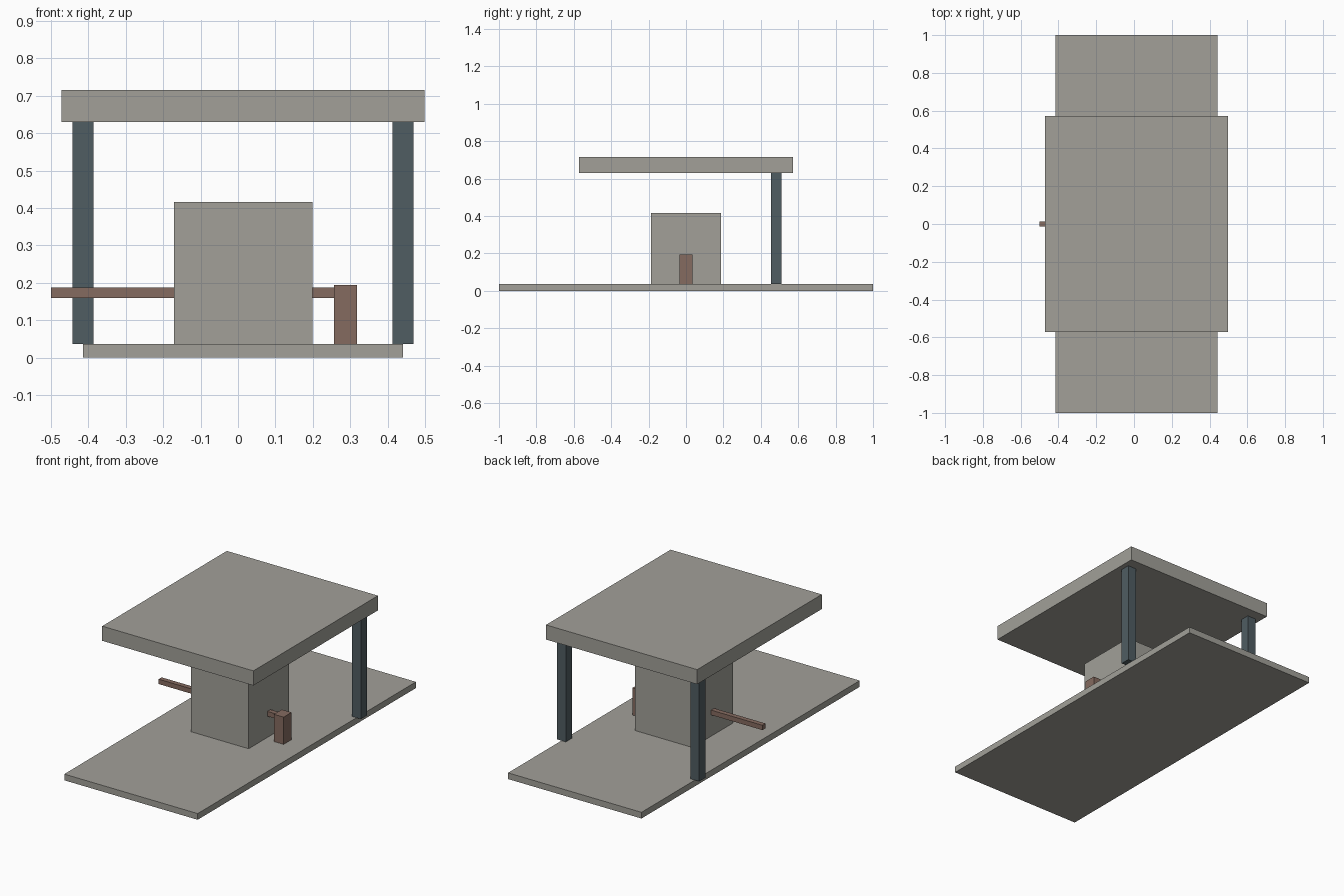
import bpy
import bmesh
from mathutils import Vector

default_cube = bpy.data.objects.get("Cube")
if default_cube:
    bpy.data.objects.remove(default_cube, do_unlink=True)


def make_material(name, rgb):
    mat = bpy.data.materials.new(name)
    mat.use_nodes = True
    colour = (*rgb, 1.0)
    mat.diffuse_color = colour
    bsdf = next(n for n in mat.node_tree.nodes if n.type == "BSDF_PRINCIPLED")
    bsdf.inputs["Base Color"].default_value = colour
    return mat


def make_box(name, low, high, mat):
    """Flat-faced box spanning two opposite corners."""
    low, high = Vector(low), Vector(high)
    bm = bmesh.new()
    bmesh.ops.create_cube(bm, size=1.0)
    bmesh.ops.scale(bm, vec=high - low, verts=bm.verts)
    mesh = bpy.data.meshes.new(name)
    bm.to_mesh(mesh)
    bm.free()
    mesh.materials.append(mat)
    obj = bpy.data.objects.new(name, mesh)
    obj.location = (low + high) / 2
    bpy.context.collection.objects.link(obj)
    return obj


concrete = make_material("concrete grey", (0.36, 0.352, 0.318))
steel = make_material("slate steel", (0.08, 0.109, 0.122))
barrier = make_material("barrier brown", (0.235, 0.147, 0.117))

floor = 0.036       # top of the base slab
ceiling = 0.63      # underside of the canopy
centre = 0.0135     # the building sits slightly off the origin

# Base slab, booth and canopy share one centre line
make_box("base_slab", (centre - 0.428, -1, 0), (centre + 0.428, 1, floor), concrete)
make_box("booth", (centre - 0.185, -0.186, floor), (centre + 0.185, 0.186, 0.416), concrete)
make_box("canopy_roof", (centre - 0.485, -0.571, ceiling), (centre + 0.485, 0.571, 0.715), concrete)

# Pair of rear columns carrying the canopy
for side, name in ((-1, "right_column"), (1, "left_column")):
    x = centre + side * 0.428
    make_box(name, (x - 0.028, 0.455, floor), (x + 0.028, 0.511, ceiling), steel)

# Barrier post with its long arm
make_box("barrier_post", (0.256, -0.036, floor), (0.318, 0.036, 0.194), barrier)
make_box("barrier_arm", (-0.5, -0.014, 0.159), (0.287, 0.014, 0.187), barrier)
